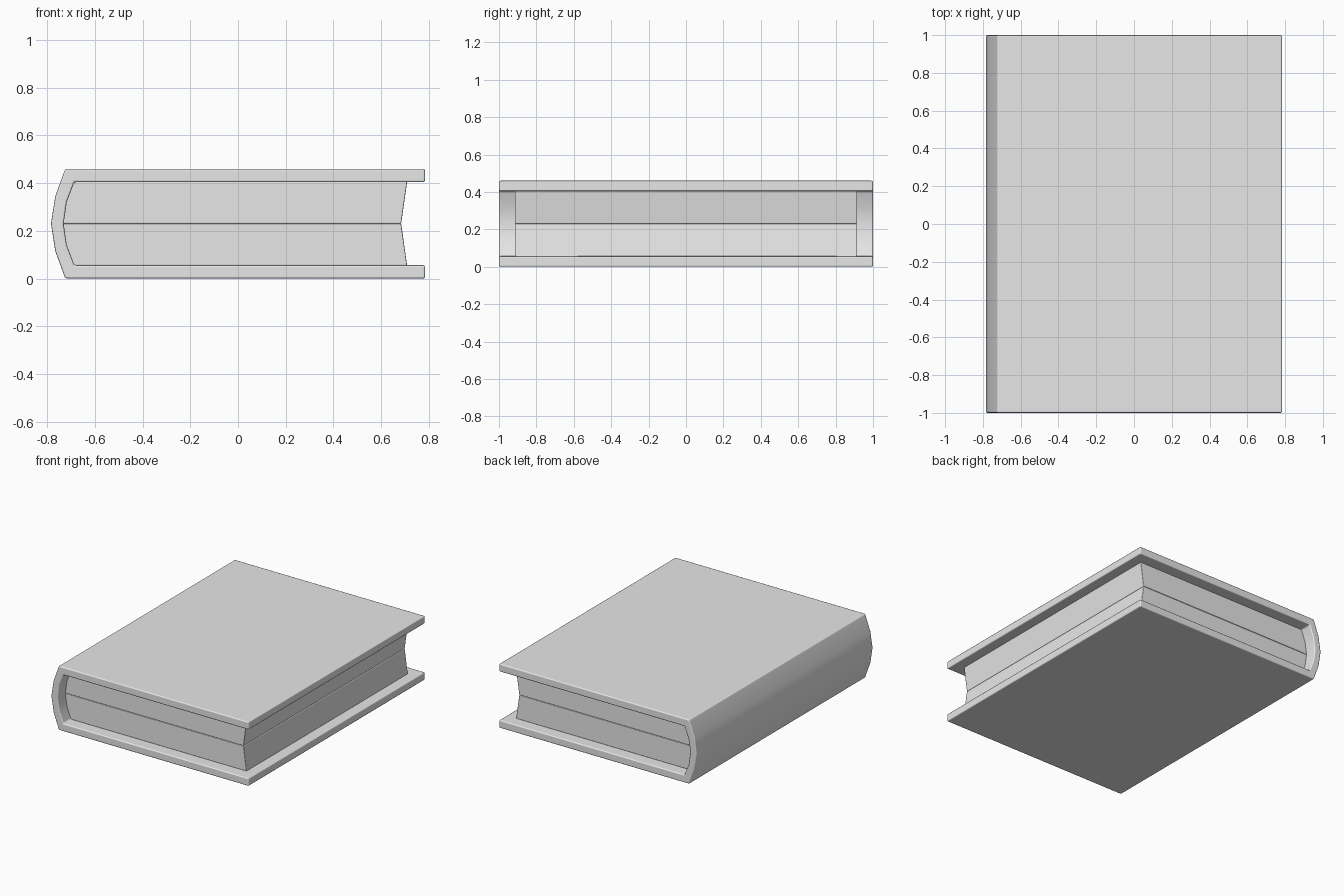
import bpy, bmesh, math

if "Cube" in bpy.data.objects:
    bpy.data.objects.remove(bpy.data.objects["Cube"])

grey = bpy.data.materials.new("plain_grey")
grey.diffuse_color = (0.8, 0.8, 0.8, 1)
grey.use_nodes = True
grey.node_tree.nodes["Principled BSDF"].inputs["Base Color"].default_value = grey.diffuse_color


def extrude_profile(name, points, half_length, bevel):
    """Extrude an x-z outline along y, then soften its sharp edges."""
    bm = bmesh.new()
    face = bm.faces.new([bm.verts.new((x, -half_length, z)) for x, z in points])
    geom = bmesh.ops.extrude_face_region(bm, geom=[face])["geom"]
    moved = [g for g in geom if isinstance(g, bmesh.types.BMVert)]
    bmesh.ops.translate(bm, verts=moved, vec=(0, 2 * half_length, 0))
    bmesh.ops.recalc_face_normals(bm, faces=bm.faces)
    mesh = bpy.data.meshes.new(name)
    bm.to_mesh(mesh)
    bm.free()
    mesh.materials.append(grey)
    obj = bpy.data.objects.new(name, mesh)
    bpy.context.collection.objects.link(obj)
    for p in mesh.polygons:
        p.use_smooth = True
    mod = obj.modifiers.new("soft_edges", "BEVEL")
    mod.width = bevel
    mod.segments = 2
    mod.limit_method = "ANGLE"
    mod.angle_limit = math.radians(40)
    mod.harden_normals = True
    return obj


H = 0.46          # total height
MID = H / 2


def mirrored(points):
    """Complete a lower half outline with its reflection about mid height."""
    return points + [(x, H - z) for x, z in reversed(points) if abs(z - MID) > 1e-6]


# Cover: two boards joined by a rounded spine
outer = mirrored([(-0.724, 0), (-0.766, 0.115), (-0.784, MID)])
inner = mirrored([(-0.686, 0.056), (-0.718, 0.14), (-0.731, MID)])
cover = [(0.784, 0)] + outer + [(0.784, H), (0.784, H - 0.056)] + inner[::-1] + [(0.784, 0.056)]
extrude_profile("cover", cover, 1.0, 0.008)

# Pages: two blocks meeting at a fine seam, with a hollow fore edge
lower = [(-0.688, 0.054), (0.709, 0.054), (0.684, MID), (-0.733, MID), (-0.72, 0.14)]
extrude_profile("lower_pages", lower, 0.915, 0.005)
extrude_profile("upper_pages", [(x, H - z) for x, z in lower], 0.915, 0.005)
